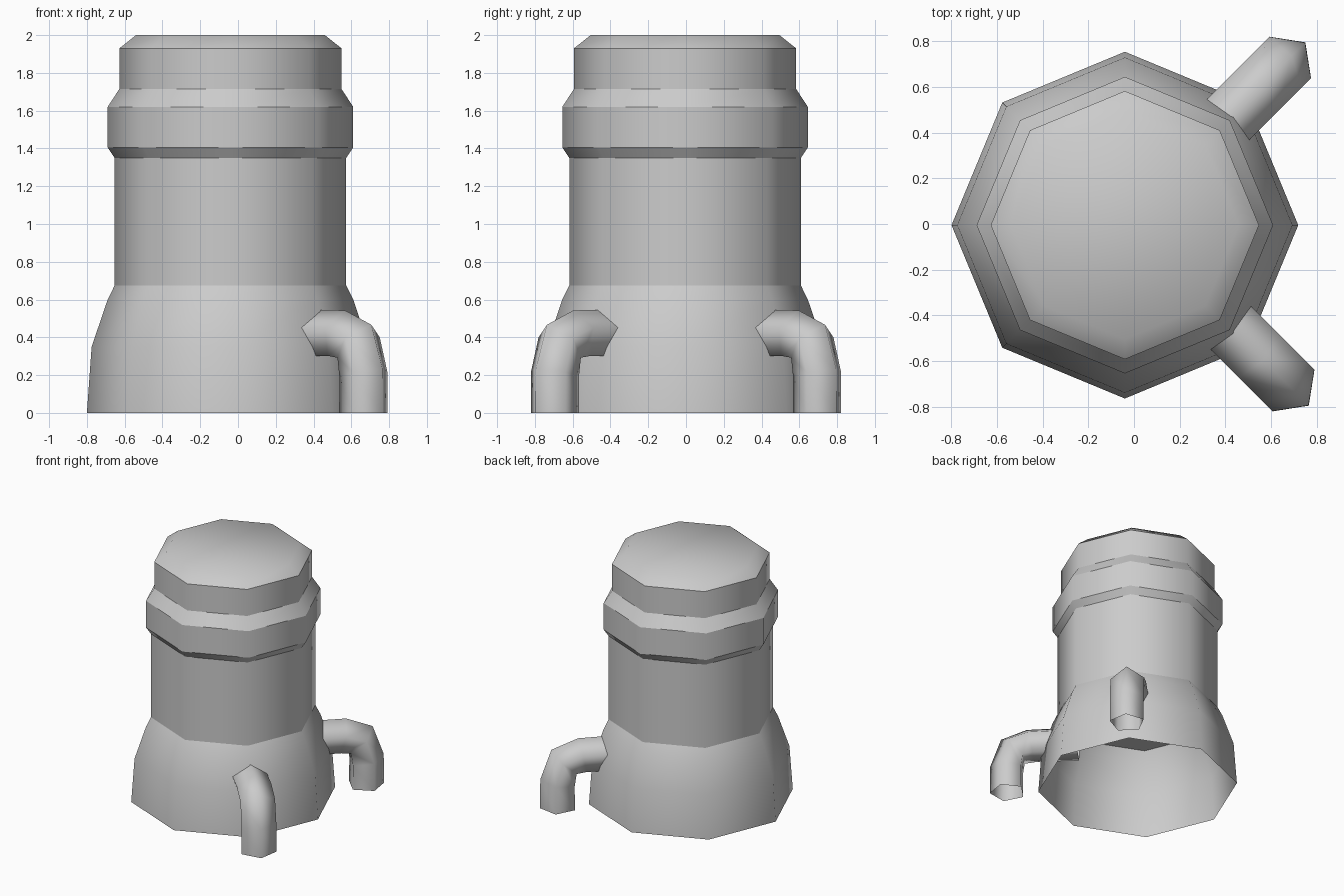
import bpy, bmesh, math
from mathutils import Vector

if "Cube" in bpy.data.objects:
    bpy.data.objects.remove(bpy.data.objects["Cube"])

GREY = bpy.data.materials.new("plain_grey")
GREY.diffuse_color = (0.6, 0.6, 0.6, 1)
GREY.use_nodes = True
GREY.node_tree.nodes["Principled BSDF"].inputs["Base Color"].default_value = GREY.diffuse_color
CX, CY, SIDES = -0.04, -0.005, 8


def finish(bm, name):
    """Turn a bmesh into a smooth-shaded grey object."""
    bmesh.ops.recalc_face_normals(bm, faces=bm.faces)
    for f in bm.faces:
        f.smooth = True
    me = bpy.data.meshes.new(name)
    bm.to_mesh(me)
    bm.free()
    me.materials.append(GREY)
    ob = bpy.data.objects.new(name, me)
    bpy.context.collection.objects.link(ob)
    return ob


def skin(bm, rings):
    """Bridge successive rings of vertices with quads."""
    for a, b in zip(rings, rings[1:]):
        n = len(a)
        for i in range(n):
            j = (i + 1) % n
            bm.faces.new((a[i], a[j], b[j], b[i]))


def octagon(bm, r, z):
    return [bm.verts.new((CX + r * math.cos(math.tau * i / SIDES),
                          CY + r * math.sin(math.tau * i / SIDES), z))
            for i in range(SIDES)]


def turned(name, profile, top=False, sharp=()):
    """Eight-sided shell from (radius, height) pairs; sharp lists crease rings."""
    bm = bmesh.new()
    rings = [octagon(bm, r, z) for r, z in profile]
    skin(bm, rings)
    if top:
        bm.faces.new(rings[-1])
    for k in sharp:
        for i in range(SIDES):
            bm.edges.get((rings[k][i], rings[k][(i + 1) % SIDES])).smooth = False
    return finish(bm, name)


def pipe(name, end, side):
    """Five-sided bent pipe running outward through the base, then down."""
    out = Vector((1, side, 0)).normalized()
    across = Vector((-out.y, out.x, 0))
    up = Vector((0, 0, 1))
    path = [(-0.54, 0.41), (-0.175, 0.41), (-0.045, 0.37), (0, 0.21), (0, 0)]
    tilt = [0, 12, 45, 80, 90]          # ring turn from upright to level
    bm = bmesh.new()
    rings = []
    for (s, z), t in zip(path, tilt):
        t = math.radians(t)
        crown = out * math.sin(t) + up * math.cos(t)
        c = Vector((end[0], end[1], z)) + out * s
        rings.append([bm.verts.new(c + 0.136 * (crown * math.cos(a) + across * math.sin(a)))
                      for a in (math.tau * i / 5 for i in range(5))])
    skin(bm, rings)
    return finish(bm, name)


# flared hollow skirt at the bottom
turned("base_skirt", [(0.76, 0), (0.735, 0.35), (0.65, 0.6), (0.613, 0.675)])

# main barrel with collar, neck and bevelled cap
turned("barrel", [(0.613, 0.675), (0.613, 1.35), (0.65, 1.405), (0.65, 1.62),
                  (0.588, 1.715), (0.588, 1.93), (0.5, 2.0)],
       top=True, sharp=(1, 2, 3, 4, 5))

# underside of the barrel, seen inside the skirt
bm = bmesh.new()
bm.faces.new(list(reversed(octagon(bm, 0.613, 0.675))))
finish(bm, "barrel_underside")

# two spouts on the right, one to the back and one to the front
pipe("back_pipe", (0.655, 0.70), 1)
pipe("front_pipe", (0.67, -0.70), -1)
